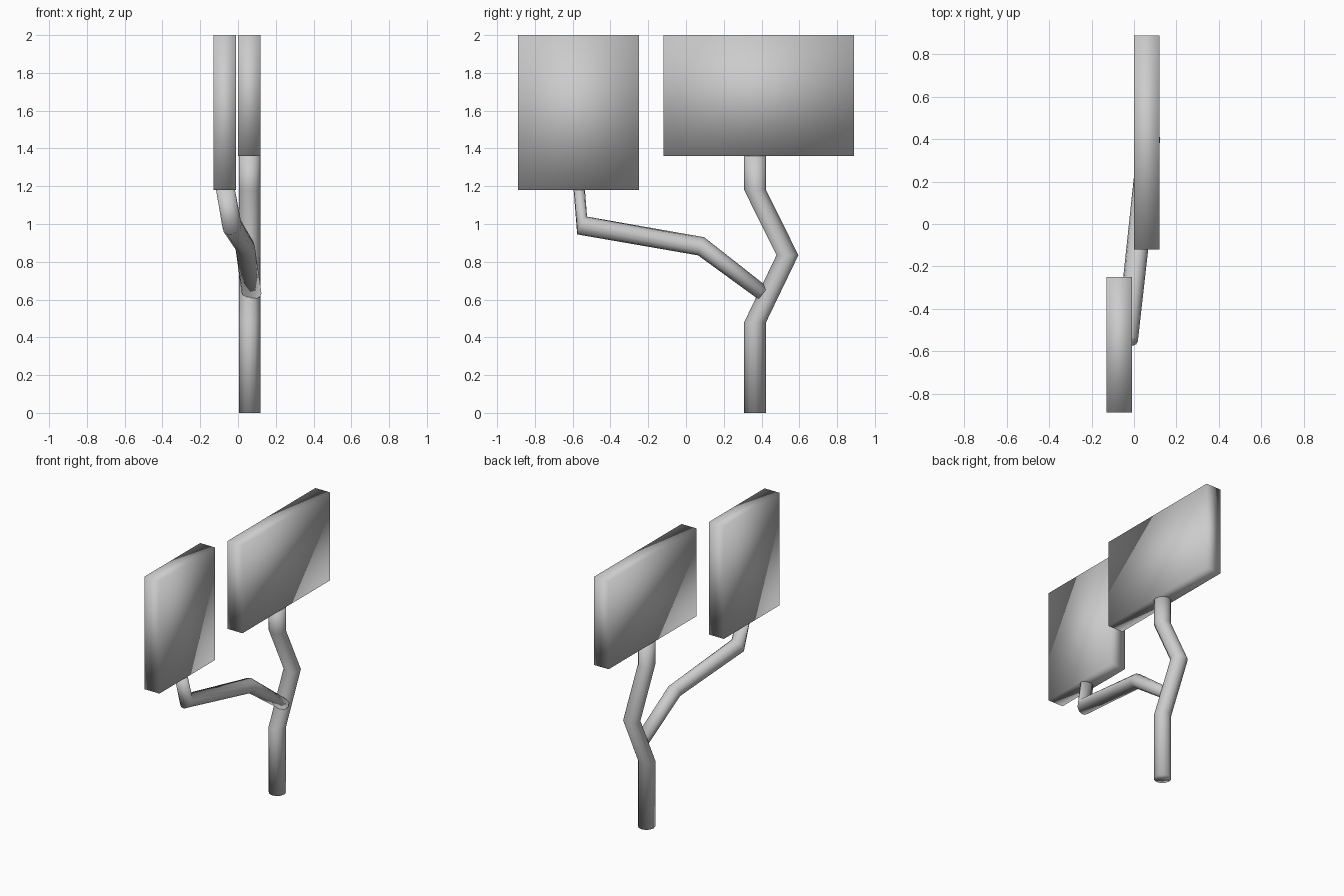
import bpy, bmesh, math
from mathutils import Vector

if "Cube" in bpy.data.objects:
    bpy.data.objects.remove(bpy.data.objects["Cube"])

SIDES = 12


def finish(name, bm):
    bmesh.ops.recalc_face_normals(bm, faces=bm.faces)
    for f in bm.faces:
        f.smooth = True
    mesh = bpy.data.meshes.new(name)
    bm.to_mesh(mesh)
    bm.free()
    bpy.context.collection.objects.link(bpy.data.objects.new(name, mesh))


def block(name, lo, hi):
    lo, hi = Vector(lo), Vector(hi)
    bm = bmesh.new()
    bmesh.ops.create_cube(bm, size=1)
    for v in bm.verts:
        v.co = (lo + hi) / 2 + v.co * (hi - lo)
    finish(name, bm)


def limb(name, sections):
    """Loft rings given as (centre, half-axis, half-axis)."""
    bm = bmesh.new()
    rings = []
    for c, u, w in sections:
        c, u, w = Vector(c), Vector(u), Vector(w)
        angles = [math.tau * i / SIDES for i in range(SIDES)]
        rings.append([bm.verts.new(c + u * math.cos(a) + w * math.sin(a)) for a in angles])
    for a, b in zip(rings, rings[1:]):
        for i in range(SIDES):
            j = (i + 1) % SIDES
            bm.faces.new((a[i], a[j], b[j], b[i]))
    bm.faces.new(rings[0])
    bm.faces.new(rings[-1])
    finish(name, bm)


# Trunk: level rings, bending sideways at mid height
trunk_path = [(0.366, 0), (0.366, 0.48), (0.537, 0.835), (0.366, 1.18), (0.366, 1.36)]
limb("trunk", [((0.061, y, z), (0.057, 0, 0), (0, 0.058, 0)) for y, z in trunk_path])

# Side branch: mitred rings at the bends
across = (0.052, -0.005, 0)
limb("branch", [
    ((0.072, 0.41, 0.632), across, (0, 0.025, 0.032)),
    ((0.037, 0.08, 0.882), across, (0, 0.016, 0.048)),
    ((-0.032, -0.55, 0.992), (0.05, -0.005, 0.012), (0, 0.026, 0.047)),
    ((-0.066, -0.565, 1.18), (0.05, 0, 0), (0, 0.03, 0)),
])

# Slab-shaped foliage
block("large_foliage", (0, -0.12, 1.36), (0.12, 0.89, 2.0))
block("small_foliage", (-0.13, -0.89, 1.18), (-0.01, -0.25, 2.0))
